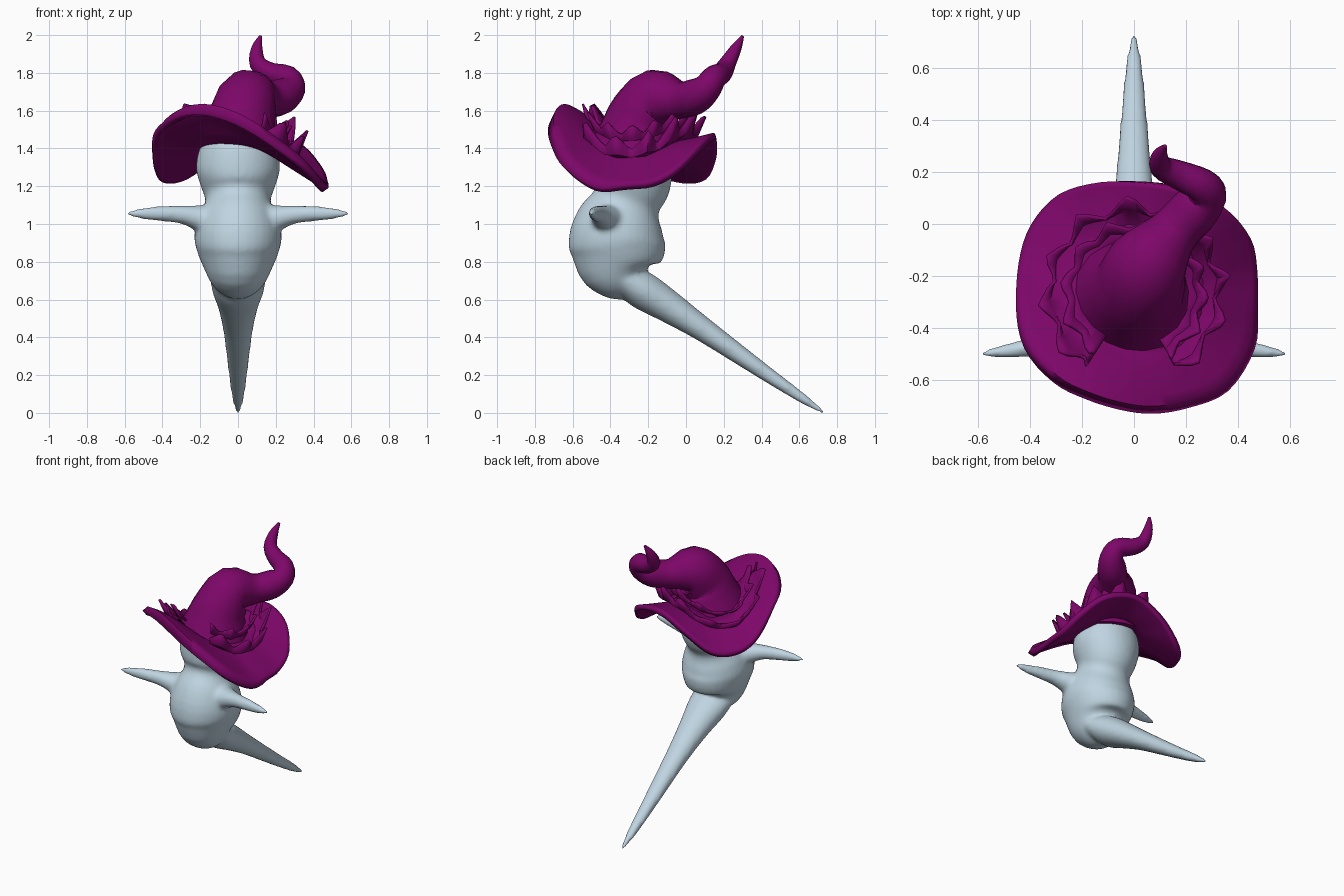
import bpy, bmesh, math, random
from mathutils import Vector

random.seed(4)
cube = bpy.data.objects.get("Cube")
if cube:
    bpy.data.objects.remove(cube)


def material(name, rgb):
    m = bpy.data.materials.new(name)
    m.use_nodes = True
    color = (*rgb, 1)
    m.diffuse_color = color
    bsdf = next(n for n in m.node_tree.nodes if n.type == 'BSDF_PRINCIPLED')
    bsdf.inputs["Base Color"].default_value = color
    bsdf.inputs["Roughness"].default_value = 0.8
    return m


SKIN = material("pale_blue_grey", (0.52, 0.66, 0.75))
HAT = material("deep_magenta", (0.205, 0.002, 0.14))


def smooth_points(points, steps, closed=False):
    """Catmull-Rom interpolation of tuples of any size."""
    pts = [Vector(p) for p in points]
    n = len(pts)
    pick = (lambda i: pts[i % n]) if closed else (lambda i: pts[max(0, min(n - 1, i))])
    out = []
    for i in range(n if closed else n - 1):
        a, b, c, d = (pick(i + k) for k in (-1, 0, 1, 2))
        for s in range(steps):
            t = s / steps
            out.append(0.5 * (2 * b + (c - a) * t + (2 * a - 5 * b + 4 * c - d) * t * t
                              + (3 * b - a - 3 * c + d) * t ** 3))
    return out if closed else out + [pts[-1]]


def build(name, rows, mat, wrap=True, caps=False, thickness=0, angle=50):
    """Skin a grid of point rows into one object."""
    bm = bmesh.new()
    grid = [[bm.verts.new(p) for p in row] for row in rows]
    n = len(grid[0])
    for a, b in zip(grid, grid[1:]):
        for i in range(n if wrap else n - 1):
            j = (i + 1) % n
            bm.faces.new((a[i], a[j], b[j], b[i]))
    if caps:
        bm.faces.new(grid[0])
        bm.faces.new(grid[-1])
    bmesh.ops.recalc_face_normals(bm, faces=bm.faces)
    mesh = bpy.data.meshes.new(name)
    bm.to_mesh(mesh)
    bm.free()
    mesh.materials.append(mat)
    obj = bpy.data.objects.new(name, mesh)
    bpy.context.collection.objects.link(obj)
    if thickness:
        mod = obj.modifiers.new("thickness", 'SOLIDIFY')
        mod.thickness = thickness
        mod.offset = 0
    bpy.ops.object.select_all(action='DESELECT')
    obj.select_set(True)
    bpy.context.view_layer.objects.active = obj
    bpy.ops.object.shade_smooth_by_angle(angle=math.radians(angle))
    return obj


def loft(name, stations, mat, sides=32, steps=3, start=(1, 0, 0)):
    """Tube through stations (x, y, z, side radius, depth radius)."""
    st = smooth_points(stations, steps)
    side = Vector(start)
    rows = []
    for i, s in enumerate(st):
        tangent = (st[min(i + 1, len(st) - 1)] - st[max(i - 1, 0)]).to_3d().normalized()
        side = (side - tangent * side.dot(tangent)).normalized()
        depth = tangent.cross(side)
        turns = [math.tau * k / sides for k in range(sides)]
        rows.append([s.to_3d() + side * s[3] * math.cos(a) + depth * s[4] * math.sin(a)
                     for a in turns])
    return build(name, rows, mat, caps=True)


# Head and belly: y, z, half width, half depth
TORSO = [(-.28, 1.52, .02, .02), (-.28, 1.49, .12, .12), (-.285, 1.42, .195, .19),
         (-.285, 1.30, .223, .212), (-.29, 1.20, .197, .205), (-.315, 1.12, .172, .18),
         (-.345, 1.03, .212, .225), (-.365, .93, .232, .253), (-.363, .85, .215, .252),
         (-.365, .76, .178, .205), (-.335, .68, .13, .125), (-.30, .63, .05, .05)]
torso = loft("body", [(0, *p) for p in TORSO], SKIN)

# Long straight tail
TAIL = [(-.36, .73, .15, .07), (-.24, .655, .138, .10), (-.10, .568, .107, .087),
        (.10, .435, .078, .064), (.40, .225, .052, .043), (.62, .075, .032, .027),
        (.735, -.002, .009, .008)]
parts = [loft("tail", [(0, *p) for p in TAIL], SKIN)]

# Pointed arms with broad shoulders
ARM = [(.10, -.40, 1.01, .12, .11), (.20, -.425, 1.03, .08, .072), (.30, -.455, 1.05, .05, .048),
       (.43, -.48, 1.055, .034, .039), (.53, -.495, 1.055, .023, .025),
       (.59, -.50, 1.055, .008, .008)]
for label, sign in (("left", 1), ("right", -1)):
    parts.append(loft(label + "_arm", [(sign * p[0], *p[1:]) for p in ARM], SKIN,
                      start=(0, 1, 0)))

# Melt torso, tail and arms into one skin
for part in parts + [torso]:
    part.select_set(True)
bpy.context.view_layer.objects.active = torso
bpy.ops.object.join()
skin = torso.modifiers.new("one_skin", 'REMESH')
skin.mode = 'VOXEL'
skin.voxel_size = .013
skin.use_smooth_shade = True
soften = torso.modifiers.new("soften_joins", 'SMOOTH')
soften.factor = .5
soften.iterations = 10

# Bent crown of the hat, curling to a tip
CROWN = [(0, -.27, 1.41, .235), (.01, -.255, 1.50, .20), (.025, -.23, 1.58, .175),
         (.06, -.15, 1.665, .158), (.15, -.035, 1.655, .10), (.23, .05, 1.675, .095),
         (.28, .11, 1.72, .078), (.26, .15, 1.775, .066), (.17, .19, 1.80, .056),
         (.105, .22, 1.85, .045), (.10, .265, 1.93, .03), (.12, .30, 1.995, .008)]
loft("hat_crown", [(*p, p[3]) for p in CROWN], HAT, sides=18)

# Wavy brim edge, anticlockwise from the front
RIM = [(.07, -.715, 1.54), (.20, -.695, 1.45), (.35, -.635, 1.33), (.45, -.48, 1.21),
       (.465, -.33, 1.20), (.465, -.18, 1.21), (.44, -.05, 1.28), (.34, .07, 1.40),
       (.19, .135, 1.46), (.05, .16, 1.45), (-.12, .16, 1.36), (-.28, .11, 1.25),
       (-.39, -.01, 1.23), (-.44, -.16, 1.28), (-.45, -.32, 1.42), (-.41, -.48, 1.53),
       (-.30, -.60, 1.61), (-.18, -.66, 1.63), (-.05, -.70, 1.60)]
rim = smooth_points(RIM, 4, closed=True)
CENTRE = Vector((0, -.27, 0))


def spoke(p):
    """Outward direction, edge radius and root height of the brim at an edge point."""
    flat = Vector((p.x, p.y, 0)) - CENTRE
    return flat.normalized(), flat.length, 1.41 + .15 * (p.z - 1.41)


def on_brim(p, radius):
    out, reach, root = spoke(p)
    t = max(0, (radius - .2) / (reach - .2))
    return CENTRE + out * radius + Vector((0, 0, root + (p.z - root) * t ** (1.05 + .25 * out.y)))


rows = [[CENTRE + spoke(p)[0] * .17 + Vector((0, 0, 1.46)) for p in rim]]
for t in (0, .2, .4, .6, .8, .92):
    rows.append([on_brim(p, .2 + t * (spoke(p)[1] - .2)) for p in rim])
# The raised front of the edge curls down
rows.append([p - Vector((0, 0, .06 * max(0, -spoke(p)[0].y))) for p in rim])
build("hat_brim", rows, HAT, thickness=.036, angle=80)

# Two broad leaf ruffles around the crown, open at the front
band = [p for p in rim if spoke(p)[0].y > -.87]


def ruffle(name, profile, phase):
    """Profile entries: radius, lift above brim, extra radius and lift at leaf points."""
    rows = []
    wave = (0, .35, .7, 1, .6, .2)
    peaks = [wave[(i + phase) % 6] * random.uniform(.8, 1.1) for i in range(len(band))]
    for radius, lift, spread, rise in profile:
        rows.append([on_brim(p, radius + spread * k)
                     + Vector((0, 0, (lift + rise * k) * (.75 + .25 * spoke(p)[0].x)))
                     for p, k in zip(band, peaks)])
    build(name, rows, HAT, wrap=False, thickness=.014, angle=35)


ruffle("outer_leaf_ruffle", [(.19, .04, 0, 0), (.26, .02, .01, 0),
                             (.31, .05, .02, .03), (.31, .09, .06, .12)], 0)
ruffle("inner_leaf_ruffle", [(.18, .09, 0, 0), (.23, .09, .02, .01),
                             (.25, .13, .04, .08)], 3)
